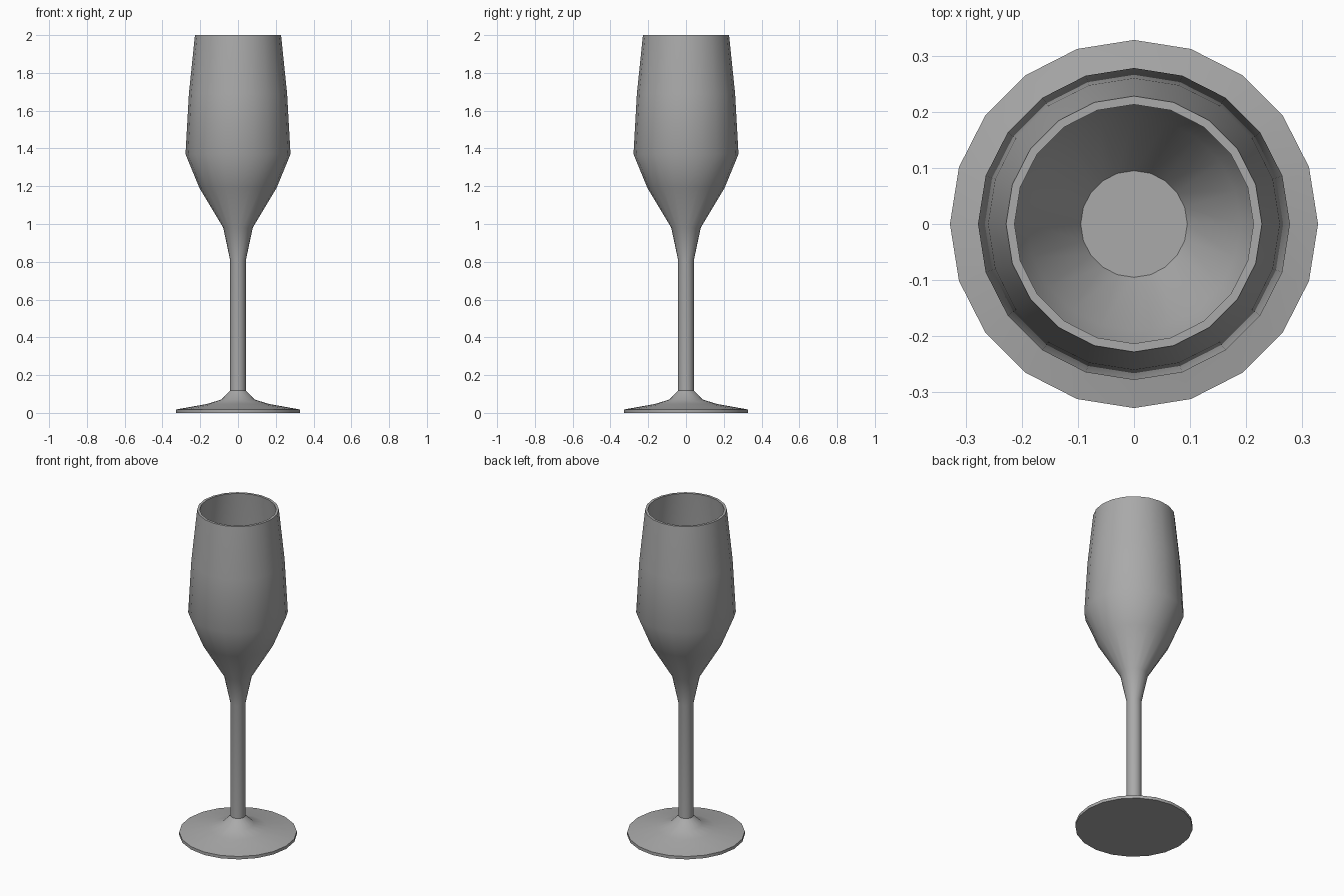
import bpy
import bmesh
from math import radians, tau

SIDES = 20

if "Cube" in bpy.data.objects:
    bpy.data.objects.remove(bpy.data.objects["Cube"])

grey = bpy.data.materials.new("plain_grey")
grey.use_nodes = True
grey.diffuse_color = (0.4, 0.4, 0.4, 1)
grey.node_tree.nodes["Principled BSDF"].inputs["Base Color"].default_value = grey.diffuse_color


def lathe(name, profile, cap_start=False, cap_end=False):
    """Spin a (radius, height) profile around z, with optional flat caps."""
    bm = bmesh.new()
    verts = [bm.verts.new((r, 0, z)) for r, z in profile]
    edges = [bm.edges.new(pair) for pair in zip(verts, verts[1:])]
    bmesh.ops.spin(bm, geom=verts + edges, axis=(0, 0, 1), cent=(0, 0, 0),
                   angle=tau, steps=SIDES, use_merge=True)
    bmesh.ops.remove_doubles(bm, verts=bm.verts, dist=0.0001)
    for wanted, (r, z) in ((cap_start, profile[0]), (cap_end, profile[-1])):
        if wanted:
            ring = [e for e in bm.edges if e.is_boundary
                    and all(abs(v.co.z - z) < 0.0001 for v in e.verts)]
            bmesh.ops.holes_fill(bm, edges=ring, sides=0)
    bmesh.ops.recalc_face_normals(bm, faces=bm.faces)
    mesh = bpy.data.meshes.new(name)
    bm.to_mesh(mesh)
    bm.free()
    mesh.materials.append(grey)
    obj = bpy.data.objects.new(name, mesh)
    bpy.context.collection.objects.link(obj)
    bpy.ops.object.select_all(action="DESELECT")
    obj.select_set(True)
    bpy.context.view_layer.objects.active = obj
    bpy.ops.object.shade_smooth_by_angle(angle=radians(35))
    return obj


# Stem flowing into the hollow bowl: up the outside, over the rim, down the inside
outside = [(0.042, 0.115), (0.042, 0.81), (0.078, 0.98), (0.204, 1.19),
           (0.278, 1.37), (0.26, 1.69), (0.228, 2.0)]
inside = [(0.213, 2.0), (0.246, 1.69), (0.263, 1.375), (0.19, 1.2), (0.095, 1.04)]
lathe("stem_and_bowl", outside + inside, cap_start=True, cap_end=True)

# Flared foot with a thin edge and flat underside
lathe("foot", [(0.042, 0.118), (0.09, 0.07), (0.165, 0.047),
               (0.328, 0.018), (0.328, 0)], cap_start=True, cap_end=True)
